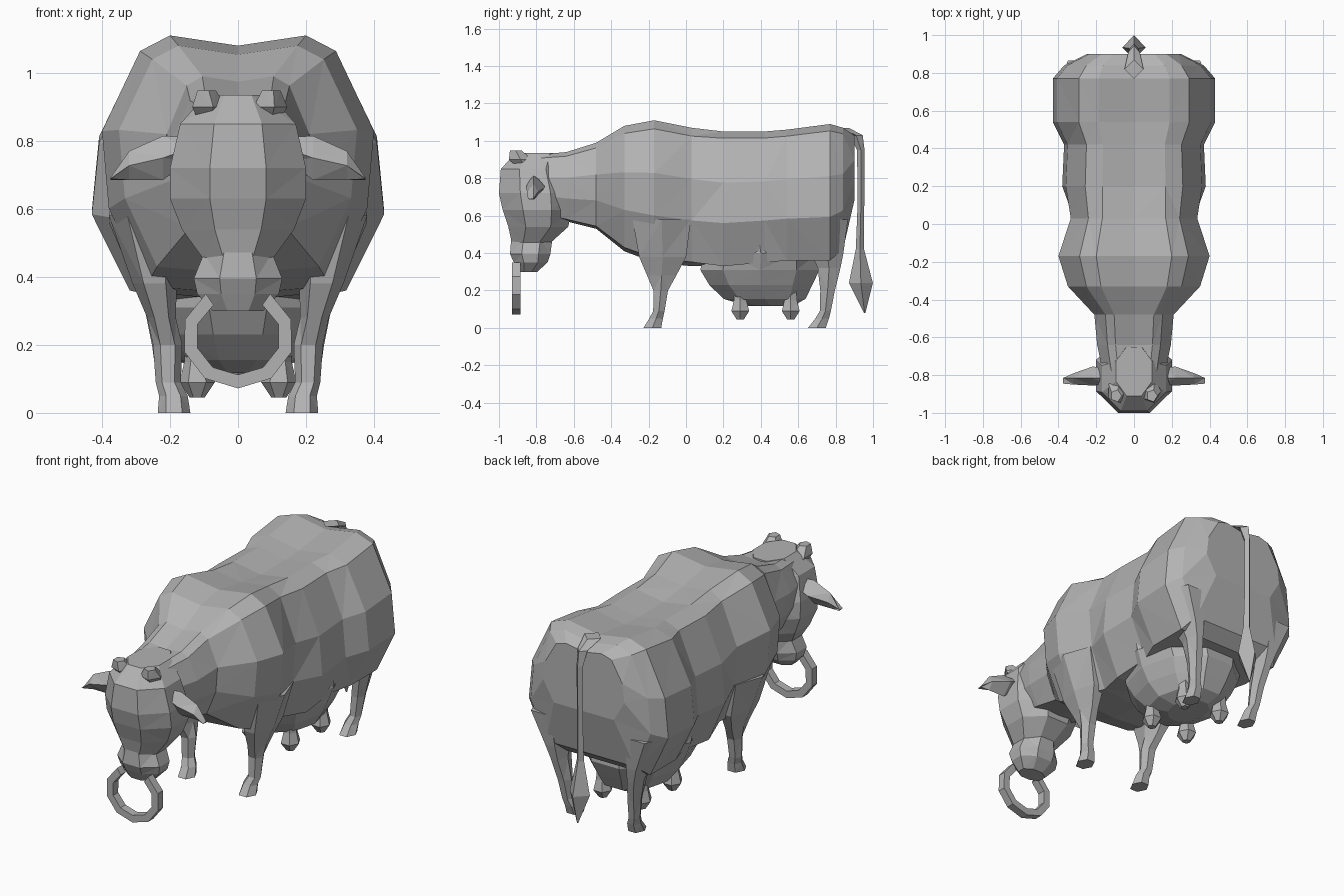
import bpy
import bmesh
from math import cos, sin, pi, radians
from mathutils import Vector

cube = bpy.data.objects.get("Cube")
if cube:
    bpy.data.objects.remove(cube, do_unlink=True)

GREY = (0.45, 0.45, 0.45, 1)
hide = bpy.data.materials.new("plain_grey")
hide.use_nodes = True
hide.diffuse_color = GREY
shader = next(n for n in hide.node_tree.nodes if n.type == 'BSDF_PRINCIPLED')
shader.inputs["Base Color"].default_value = GREY
shader.inputs["Roughness"].default_value = 0.8


def loft(name, rings):
    """Skin a list of closed cross-sections, cap both ends, keep flat facets."""
    bm = bmesh.new()
    loops = [[bm.verts.new(p) for p in ring] for ring in rings]
    for a, b in zip(loops, loops[1:]):
        for i in range(len(a)):
            j = (i + 1) % len(a)
            bm.faces.new((a[i], a[j], b[j], b[i]))
    bm.faces.new(loops[0])
    bm.faces.new(loops[-1])
    bmesh.ops.recalc_face_normals(bm, faces=bm.faces)
    bmesh.ops.triangulate(bm, faces=bm.faces, quad_method='SHORT_EDGE')
    mesh = bpy.data.meshes.new(name)
    bm.to_mesh(mesh)
    bm.free()
    mesh.materials.append(hide)
    obj = bpy.data.objects.new(name, mesh)
    bpy.context.scene.collection.objects.link(obj)


def flat_ring(x, y, z, rx, ry, sides=6, flats=False):
    """Horizontal polygon; flats puts flat edges on the front and sides."""
    turn = pi / sides if flats else 0
    grow = 1 / cos(turn)
    return [Vector((x + rx * grow * cos(2 * pi * i / sides + turn),
                    y + ry * grow * sin(2 * pi * i / sides + turn), z))
            for i in range(sides)]


def tower(name, stations, sides=6, flats=False, mirror=1):
    loft(name, [flat_ring(x * mirror, y, z, rx, ry, sides, flats)
                for x, y, z, rx, ry in stations])


# Body and neck: one half profile for the forequarters, one for the barrel and rump
FORE = [(0.5, 1), (0.72, 0.94), (1, 0.63), (0.95, 0.33), (0.68, 0.03)]
HIND = [(0.44, 1), (0.68, 0.95), (0.95, 0.62), (1, 0.32), (0.74, 0)]


def body_ring(y, w, top, low):
    h = top - low
    half = FORE if y < 0.1 else HIND
    right = [Vector((w * u, y, low + h * v)) for u, v in half]
    left = [Vector((-p.x, p.y, p.z)) for p in reversed(right)]
    return ([Vector((0, y, top - 0.03 * w / 0.4))] + right
            + [Vector((0, y, low))] + left)


BODY = [
    (-.86, .15, .92, .62), (-.64, .195, .94, .57), (-.48, .21, .99, .53),
    (-.33, .35, 1.08, .41), (-.17, .4, 1.11, .35), (.03, .335, 1.07, .33),
    (.2, .38, 1.05, .33), (.42, .37, 1.05, .35), (.54, .43, 1.06, .36),
    (.77, .43, 1.09, .36), (.84, .37, 1.07, .42), (.9, .25, 1.03, .68),
]
loft("body", [body_ring(*s) for s in BODY])

# Head: skull down to the jaw, then a separate flaring muzzle
tower("head", [
    (0, -.83, .45, .1, .1), (0, -.79, .54, .165, .16),
    (0, -.795, .63, .2, .185), (0, -.805, .72, .2, .195),
    (0, -.82, .85, .17, .17), (0, -.78, .935, .095, .13),
], 8, True)
tower("muzzle", [
    (0, -.845, .3, .075, .05), (0, -.83, .35, .12, .09),
    (0, -.833, .395, .13, .108), (0, -.825, .47, .1, .11),
    (0, -.83, .55, .08, .1),
], 8, True)

# Udder hanging below the barrel and filling the space between the hind legs
tower("udder", [
    (0, .45, .118, .1, .13), (0, .42, .155, .18, .23),
    (0, .4, .23, .235, .29), (0, .395, .31, .275, .335),
    (0, .4, .4, .31, .32), (0, .39, .47, .32, .18),
], 10)

for side, s in (("left", 1), ("right", -1)):
    # Legs with hooves
    tower(side + "_front_leg", [
        (.27, -.13, .58, .11, .18), (.245, -.125, .38, .065, .145),
        (.225, -.13, .28, .042, .09), (.207, -.135, .2, .043, .045),
        (.205, -.145, .09, .037, .035), (.19, -.16, .05, .042, .042),
        (.188, -.18, 0, .048, .055),
    ], mirror=s)
    tower(side + "_hind_leg", [
        (.29, .71, .58, .12, .18), (.25, .755, .4, .06, .1),
        (.235, .765, .32, .042, .07), (.215, .757, .2, .038, .045),
        (.205, .745, .09, .033, .034), (.192, .728, .05, .04, .042),
        (.19, .7, 0, .045, .055),
    ], mirror=s)

    # Teats
    for place, y in (("front", .29), ("rear", .56)):
        tower(f"{side}_{place}_teat", [
            (.12, y, .22, .035, .035), (.12, y, .15, .038, .038),
            (.12, y, .09, .052, .055), (.12, y, .045, .022, .022),
        ], mirror=s)

    # Ear: leaf-shaped blade sweeping outwards
    ear = []
    for x, high, low, front, back in (
            (.15, .81, .74, -.85, -.76), (.22, .815, .685, -.855, -.755),
            (.32, .77, .685, -.85, -.79), (.375, .692, .685, -.845, -.835)):
        mid = (high + low) / 2
        ear.append([Vector((s * x, front, mid)), Vector((s * x, -.815, high)),
                    Vector((s * x, back, mid)), Vector((s * x, -.815, low))])
    loft(side + "_ear", ear)

    # Horn stub tilted forwards
    tower(side + "_horn", [
        (.085, -.85, .85, .035, .045), (.09, -.885, .9, .055, .065),
        (.095, -.91, .948, .03, .033),
    ], 5, mirror=s)

# Tail with tuft
tower("tail", [
    (0, .82, 1.07, .05, .05), (0, .91, 1.03, .03, .035),
    (0, .935, .95, .02, .02), (0, .935, .65, .018, .018),
    (0, .93, .42, .022, .022), (0, .935, .24, .062, .064),
    (0, .955, .08, .004, .004),
], 4)

# Open nose ring with a square section
ring = []
for i in range(9):
    a = radians(125 + 290 * i / 8)
    ring.append([Vector((r * cos(a), y, .225 + (r - .012) * sin(a)))
                 for r, y in ((.165, -.93), (.165, -.885), (.125, -.885), (.125, -.93))])
loft("nose_ring", ring)
